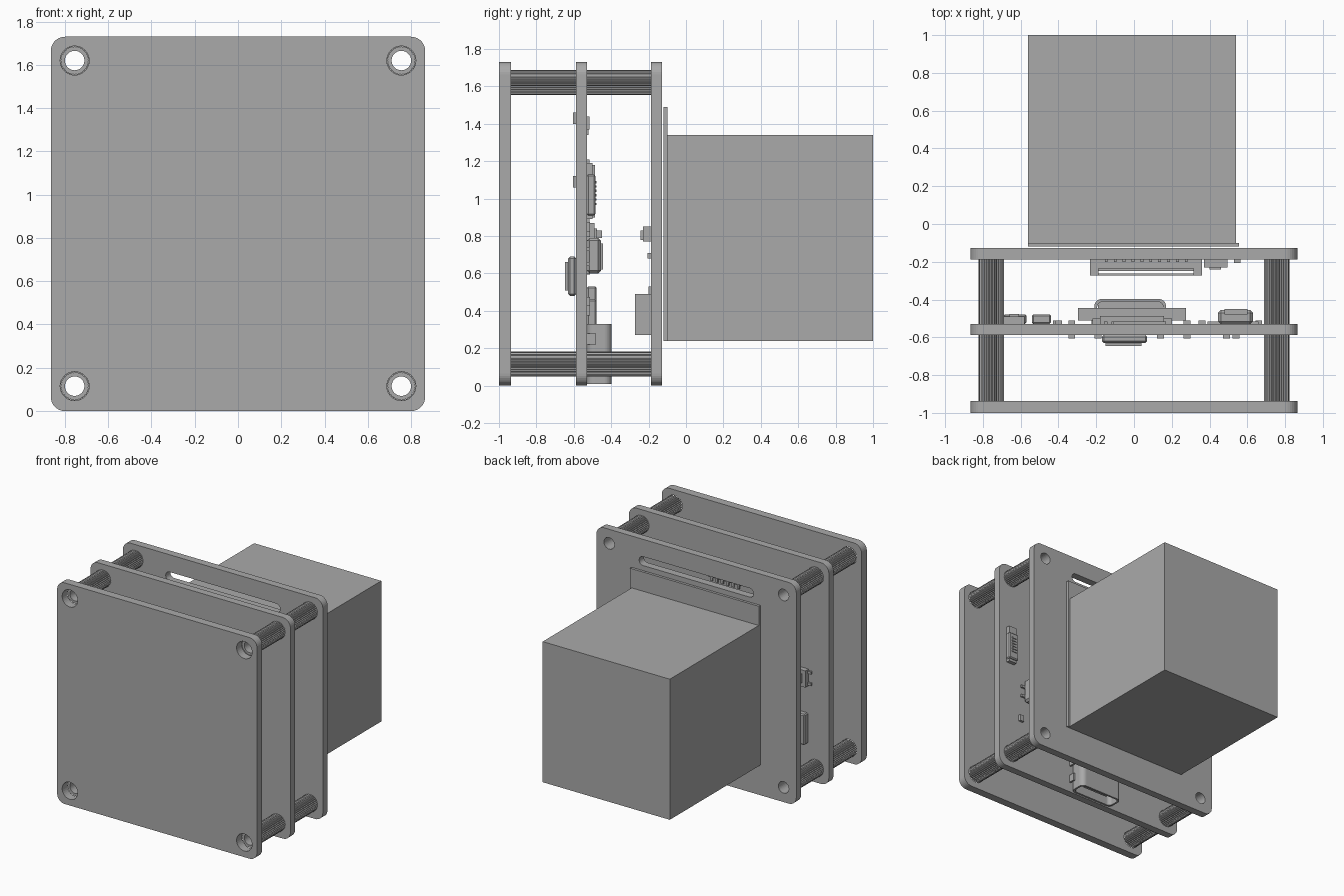
import bpy, bmesh, math
from mathutils import Vector

old = bpy.data.objects.get("Cube")
if old:
    bpy.data.objects.remove(old, do_unlink=True)

grey = bpy.data.materials.new("mid_grey")
grey.use_nodes = True
COLOUR = (0.4, 0.4, 0.4, 1)
grey.diffuse_color = COLOUR
grey.node_tree.nodes["Principled BSDF"].inputs["Base Color"].default_value = COLOUR


def finish(name, bm):
    bmesh.ops.recalc_face_normals(bm, faces=bm.faces[:])
    mesh = bpy.data.meshes.new(name)
    bm.to_mesh(mesh)
    bm.free()
    mesh.materials.append(grey)
    obj = bpy.data.objects.new(name, mesh)
    bpy.context.collection.objects.link(obj)
    return obj


def box(name, x, y, z, bevel=0):
    """Block given by its (min, max) range on each axis."""
    bm = bmesh.new()
    bmesh.ops.create_cube(bm, size=1)
    for v in bm.verts:
        v.co = Vector([(r[0] + r[1]) / 2 + c * (r[1] - r[0]) for c, r in zip(v.co, (x, y, z))])
    if bevel:
        bmesh.ops.bevel(bm, geom=bm.edges[:], offset=bevel, segments=1, affect='EDGES')
    return finish(name, bm)


def circle(cx, cy, r, n=32, ridge=0):
    return [(cx + (r - ridge * (i % 2)) * math.cos(math.tau * i / n),
             cy + (r - ridge * (i % 2)) * math.sin(math.tau * i / n)) for i in range(n)]


def rounded(x, y, r, n=8):
    """Rounded rectangle outline."""
    pts = []
    corners = ((x[1] - r, y[1] - r), (x[0] + r, y[1] - r), (x[0] + r, y[0] + r), (x[1] - r, y[0] + r))
    for q, (cx, cy) in enumerate(corners):
        for i in range(n + 1):
            a = math.pi / 2 * (q + i / n)
            pts.append((cx + r * math.cos(a), cy + r * math.sin(a)))
    return pts


def extrude(name, loops, start, end, axis="y"):
    """Fill an outline with holes and extrude it along y or z."""
    bm = bmesh.new()
    for loop in loops:
        vs = [bm.verts.new((a, start, b) if axis == "y" else (a, b, start)) for a, b in loop]
        for i, v in enumerate(vs):
            bm.edges.new((vs[i - 1], v))
    bmesh.ops.triangle_fill(bm, use_beauty=True, edges=bm.edges[:])
    geom = bmesh.ops.extrude_face_region(bm, geom=bm.faces[:], use_keep_orig=True)["geom"]
    move = Vector((0, end - start, 0) if axis == "y" else (0, 0, end - start))
    bmesh.ops.translate(bm, vec=move, verts=[g for g in geom if isinstance(g, bmesh.types.BMVert)])
    return finish(name, bm)


def pin_row(name, x, y, z, count, width, along=0):
    """Row of small pins spread along x (0) or z (2)."""
    span = x if along == 0 else z
    for i in range(count):
        c = span[0] + (i + 0.5) * (span[1] - span[0]) / count
        r = (c - width / 2, c + width / 2)
        box(name, r if along == 0 else x, y, r if along == 2 else z)


# Three stacked plates with corner holes
FRONT, MIDDLE, BACK = (-1, -0.936), (-0.588, -0.53), (-0.187, -0.128)
corners = [(sx * 0.755, z) for sx in (-1, 1) for z in (0.115, 1.62)]
outline = rounded((-0.865, 0.865), (0, 1.73), 0.065)


def plate(name, span, hole, extra=()):
    extrude(name, [outline] + [circle(x, z, hole) for x, z in corners] + list(extra), *span)


plate("front_plate", FRONT, 0.067)
plate("middle_board", MIDDLE, 0.045)
plate("back_board", BACK, 0.045, [rounded((-0.495, 0.495), (1.525, 1.595), 0.034)])

# Ridged hollow standoffs
for x, z in corners:
    for span in ((FRONT[1], MIDDLE[0]), (MIDDLE[1], BACK[0])):
        extrude("standoff", [circle(x, z, 0.067, 64, 0.005), circle(x, z, 0.045)], *span)

# Large rear block on its mounting panel
box("rear_panel", (-0.56, 0.555), (-0.12, -0.1), (0.24, 1.49))
box("rear_block", (-0.56, 0.54), (-0.1, 1), (0.24, 1.34))

M = MIDDLE[1]
# Bottom socket: hollow shell with tongue, back wall and side flanges
extrude("socket_shell", [rounded((-0.21, 0.17), (M, -0.397), 0.04),
                         rounded((-0.195, 0.155), (M + 0.015, -0.412), 0.03)], 0.01, 0.33, "z")
box("socket_back", (-0.19, 0.15), (M + 0.014, -0.41), (0.29, 0.32))
box("socket_tongue", (-0.13, 0.09), (-0.48, -0.45), (0.05, 0.3))
for x in (-0.225, 0.17):
    box("socket_flange", (x, x + 0.015), (M, -0.48), (0.08, 0.14))
    box("socket_flange", (x, x + 0.015), (M, -0.48), (0.22, 0.28))

# Wide connector, chips and pins on the rear of the middle board
box("wide_connector", (-0.296, 0.275), (-0.51, -0.445), (0.62, 0.76))
box("wide_connector_base", (-0.22, 0.2), (M, -0.5), (0.6, 0.78))
box("main_chip", (-0.18, 0.16), (M, -0.487), (0.9, 1.18))
for z in ((0.87, 0.9), (1.18, 1.21)):
    pin_row("main_chip_pin", (-0.17, 0.15), (M, -0.515), z, 8, 0.02)
box("upper_chip", (-0.11, 0.17), (M, -0.516), (1.37, 1.44))
pin_row("upper_chip_pin", (-0.11, 0.17), (M, -0.52), (1.34, 1.37), 6, 0.02)

# Side connector with contacts
box("side_connector", (0.715, 0.805), (M, -0.485), (0.91, 1.13), 0.008)
box("side_connector_base", (0.725, 0.795), (M, -0.5), (0.89, 1.19))
pin_row("side_contact", (0.74, 0.78), (-0.486, -0.478), (0.96, 1.1), 6, 0.012, 2)

# Raised component with legs on the right
box("raised_component", (0.445, 0.63), (M, -0.455), (0.6, 0.79), 0.015)
box("raised_component_cap", (0.48, 0.6), (-0.48, -0.449), (0.79, 0.83))
pin_row("component_leg", (0.39, 0.66), (M, -0.515), (0.64, 0.66), 1, 0.27)
pin_row("component_leg", (0.39, 0.66), (M, -0.515), (0.72, 0.74), 1, 0.27)

# Button and plug at the left edge
box("button_body", (-0.69, -0.58), (M, -0.49), (0.74, 0.87))
box("button_cap", (-0.66, -0.61), (-0.49, -0.476), (0.77, 0.84))
for z in (0.75, 0.84):
    box("button_tab", (-0.72, -0.69), (M, -0.515), (z, z + 0.02))
box("edge_plug", (-0.69, -0.57), (M, -0.478), (0.29, 0.53), 0.008)
box("edge_chip", (-0.54, -0.44), (M, -0.478), (0.31, 0.46), 0.008)
for x, z in ((-0.41, 0.4), (-0.33, 0.62), (0.28, 0.45), (0.36, 0.85), (0.66, 0.45), (-0.4, 0.82)):
    box("small_part", (x - 0.018, x + 0.018), (M, -0.512), (z - 0.025, z + 0.025))

# Parts on the front of the middle board
F = MIDDLE[0]
box("front_connector", (-0.17, 0.07), (-0.63, F), (0.48, 0.69), 0.01)
box("front_connector_face", (-0.15, 0.04), (-0.647, -0.63), (0.51, 0.66))
for x, z in ((0.49, 1.43), (0.54, 1.43), (-0.19, 1.43), (0.14, 1.43), (-0.33, 1.09), (0.28, 1.09)):
    box("front_small_part", (x - 0.018, x + 0.018), (-0.605, F), (z - 0.03, z + 0.03))

# Plug row and small parts on the inner side of the back board
B = BACK[0]
box("plug_body", (-0.233, 0.36), (-0.235, B), (0.27, 0.49))
box("plug_rear", (-0.2, 0.33), (-0.25, -0.235), (0.36, 0.48))
for x in (-0.233, 0.315):
    box("plug_cheek", (x, x + 0.045), (-0.273, -0.235), (0.27, 0.49))
box("plug_lip", (-0.233, 0.36), (-0.273, -0.262), (0.27, 0.48))
pin_row("plug_pin", (-0.17, 0.3), (-0.2, B), (0.49, 0.53), 10, 0.015)
box("inner_switch", (0.37, 0.495), (-0.23, B), (0.77, 0.85))
box("inner_switch_cap", (0.4, 0.46), (-0.242, -0.23), (0.78, 0.83))
box("inner_small_part", (0.53, 0.565), (-0.207, B), (0.68, 0.71))
